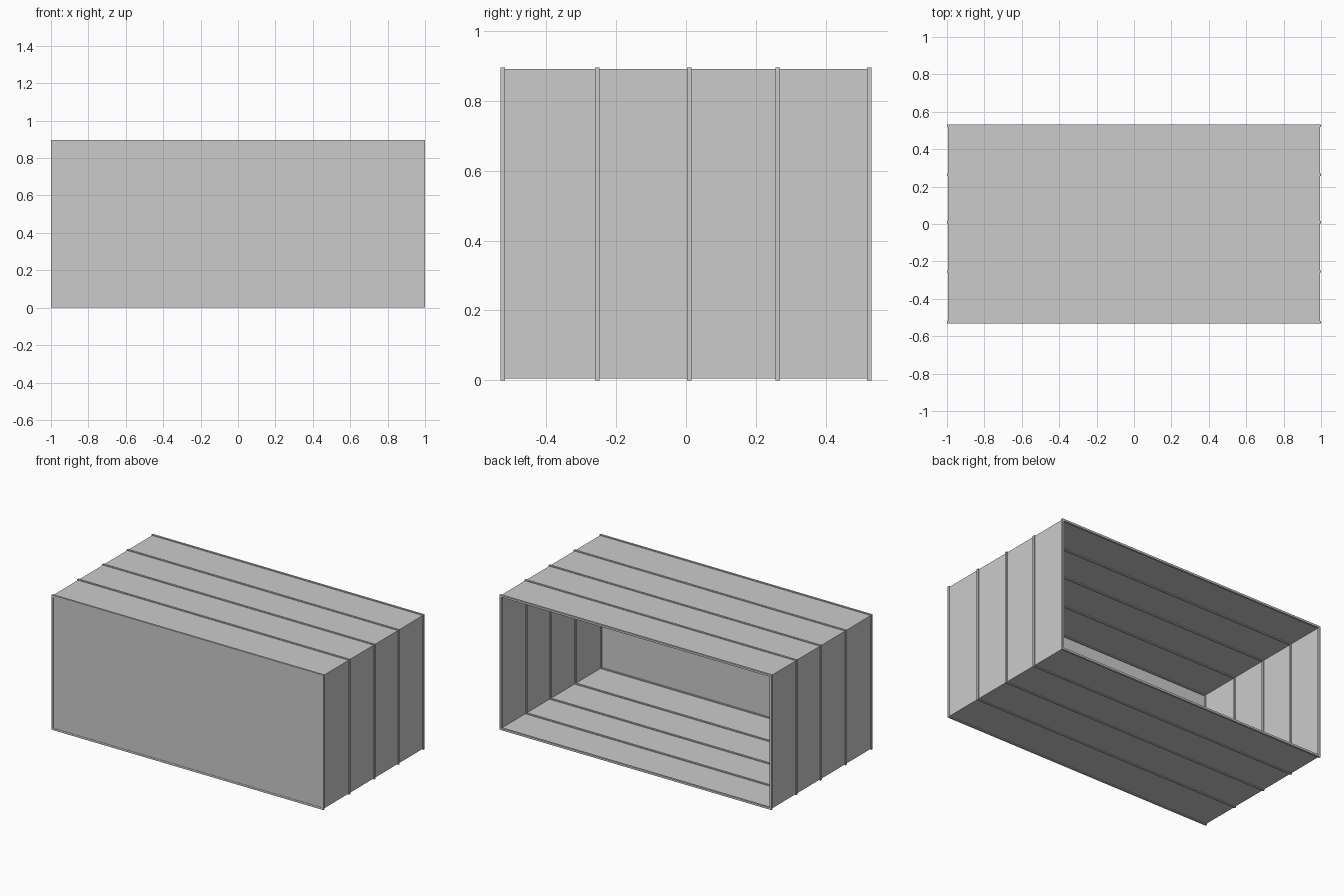
import bpy, bmesh
from mathutils import Matrix, Vector

if "Cube" in bpy.data.objects:
    bpy.data.objects.remove(bpy.data.objects["Cube"])

W, D, H = 2.0, 1.062, 0.896      # overall size
RIB = 0.013                      # square section of the frame bars
INSET = 0.005                    # sheet depth below the bar faces
T = 0.002                        # sheet thickness


def add_box(bm, lo, hi):
    lo, hi = Vector(lo), Vector(hi)
    m = Matrix.Translation((lo + hi) / 2) @ Matrix.Diagonal((*(hi - lo), 1))
    bmesh.ops.create_cube(bm, size=1, matrix=m)


def finish(name, bm):
    me = bpy.data.meshes.new(name)
    bm.to_mesh(me)
    bm.free()
    ob = bpy.data.objects.new(name, me)
    bpy.context.collection.objects.link(ob)
    return ob


def box(name, lo, hi):
    bm = bmesh.new()
    add_box(bm, lo, hi)
    return finish(name, bm)


def frame(name, y0, y1):
    # rectangular ring: outer and inner loops bridged, then extruded along y
    bm = bmesh.new()
    loops = []
    for o in (0, RIB):
        x = W / 2 - o
        loops.append([bm.verts.new(p) for p in
                      ((-x, y0, o), (x, y0, o), (x, y0, H - o), (-x, y0, H - o))])
    a, b = loops
    faces = [bm.faces.new((a[i], a[(i + 1) % 4], b[(i + 1) % 4], b[i])) for i in range(4)]
    ext = bmesh.ops.extrude_face_region(bm, geom=faces, use_keep_orig=True)["geom"]
    bmesh.ops.translate(bm, vec=(0, y1 - y0, 0),
                        verts=[v for v in ext if isinstance(v, bmesh.types.BMVert)])
    bmesh.ops.recalc_face_normals(bm, faces=bm.faces)
    return finish(name, bm)


# Five rib frames from front to back
for i, y in enumerate((-0.5245, -0.254, 0.009, 0.263, 0.5245)):
    frame(f"rib_frame_{i + 1}", y - RIB / 2, y + RIB / 2)

# Thin wall sheets, set slightly into the ribs
X, Y = W / 2 - INSET, D / 2 - 0.002
box("floor_sheet", (-X, -Y, INSET), (X, Y, INSET + T))
box("roof_sheet", (-X, -Y, H - INSET - T), (X, Y, H - INSET))
for side, name in ((-1, "left_wall_sheet"), (1, "right_wall_sheet")):
    xs = sorted((side * X, side * (X - T)))
    box(name, (xs[0], -Y, INSET), (xs[1], Y, H - INSET))

# Closed front, back left open
box("front_panel", (-X, -Y, INSET), (X, -Y + T, H - INSET))
